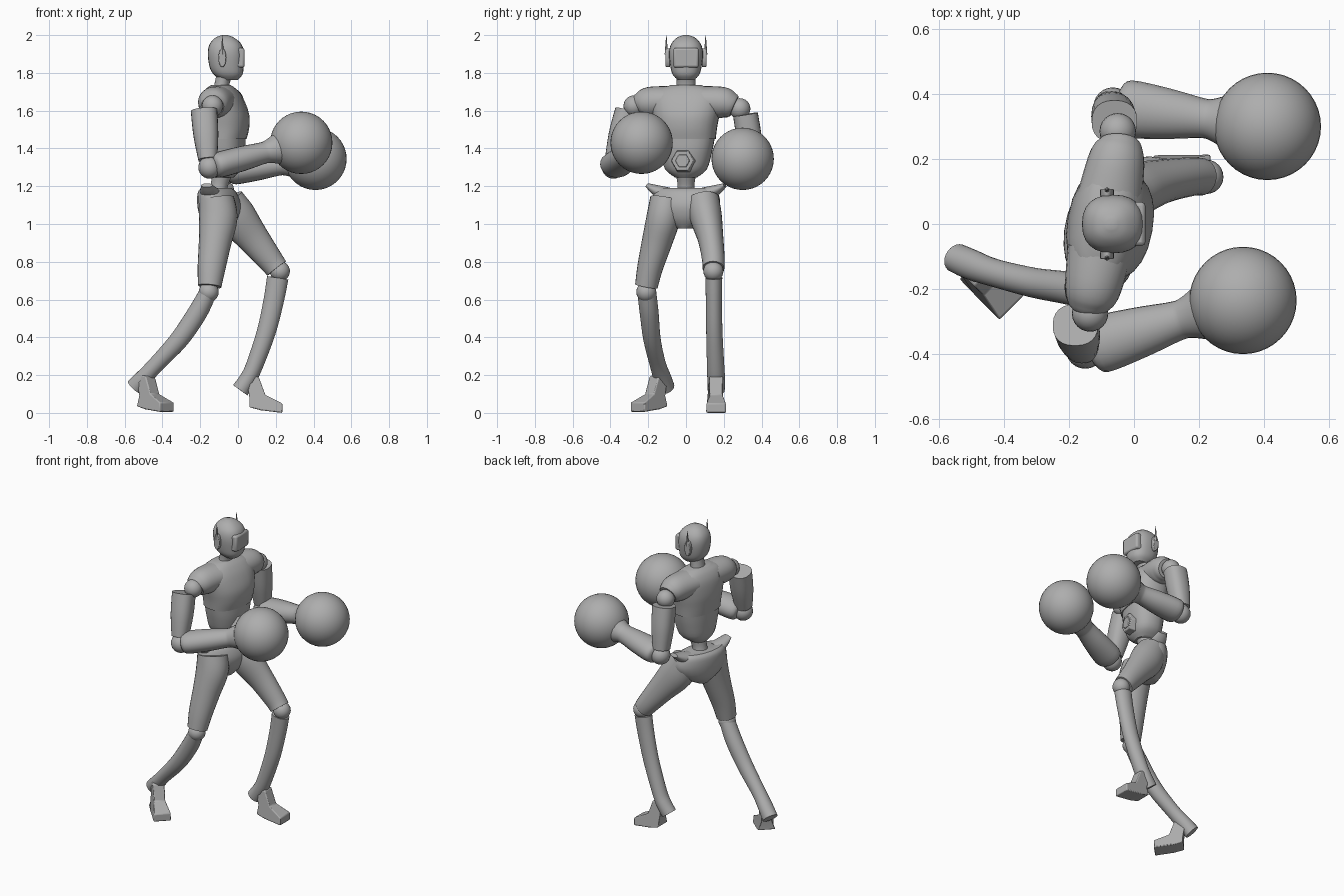
import bpy, bmesh, math
from mathutils import Vector, Matrix

cube = bpy.data.objects.get("Cube")
if cube:
    bpy.data.objects.remove(cube, do_unlink=True)

grey = bpy.data.materials.new("plain grey")
grey.use_nodes = True
GREY = (0.42, 0.42, 0.42, 1)
grey.diffuse_color = GREY
grey.node_tree.nodes["Principled BSDF"].inputs["Base Color"].default_value = GREY


def finish(name, bm, angle=35, bevel=0):
    bmesh.ops.recalc_face_normals(bm, faces=bm.faces)
    mesh = bpy.data.meshes.new(name)
    bm.to_mesh(mesh)
    bm.free()
    mesh.materials.append(grey)
    ob = bpy.data.objects.new(name, mesh)
    bpy.context.collection.objects.link(ob)
    bpy.ops.object.select_all(action='DESELECT')
    ob.select_set(True)
    bpy.context.view_layer.objects.active = ob
    if bevel:
        mod = ob.modifiers.new("soft edges", 'BEVEL')
        mod.width, mod.segments = bevel, 2
    bpy.ops.object.shade_smooth_by_angle(angle=math.radians(angle))
    return ob


def spline(rows, steps=4):
    """Smoothly resample rows of numbers."""
    pts = [Vector(r) for r in rows]
    out = []
    for i in range(len(pts) - 1):
        p1, p2 = pts[i], pts[i + 1]
        p0, p3 = pts[max(i - 1, 0)], pts[min(i + 2, len(pts) - 1)]
        for s in range(steps):
            t = s / steps
            out.append(0.5 * (2 * p1 + (p2 - p0) * t + (2 * p0 - 5 * p1 + 4 * p2 - p3) * t * t
                              + (3 * p1 - p0 - 3 * p2 + p3) * t ** 3))
    return out + [pts[-1]]


def loft(name, rows, ref=(0, 1, 0), power=1.0, sides=24, yaw=0, fixed=False):
    """Skin through (x, y, z, side radius, other radius) sections."""
    rows = spline(rows)
    bm = bmesh.new()
    rings = []
    for i, r in enumerate(rows):
        a, b = rows[max(i - 1, 0)], rows[min(i + 1, len(rows) - 1)]
        tangent = Vector((0, 0, 1)) if fixed else Vector((b - a)[:3]).normalized()
        side = Vector(ref)
        side = (side - tangent * side.dot(tangent)).normalized()
        if yaw:
            side.rotate(Matrix.Rotation(math.radians(yaw), 3, 'Z'))
        other = tangent.cross(side)
        ring = []
        for k in range(sides):
            w = math.tau * k / sides
            c, s = math.cos(w), math.sin(w)
            c = math.copysign(abs(c) ** power, c)
            s = math.copysign(abs(s) ** power, s)
            ring.append(bm.verts.new(Vector(r[:3]) + side * c * r[3] + other * s * r[4]))
        rings.append(ring)
    for a, b in zip(rings, rings[1:]):
        for k in range(sides):
            j = (k + 1) % sides
            bm.faces.new((a[k], a[j], b[j], b[k]))
    bm.faces.new(rings[0])
    bm.faces.new(rings[-1])
    return finish(name, bm)


def ball(name, at, radius, seg=24):
    bm = bmesh.new()
    bmesh.ops.create_uvsphere(bm, u_segments=seg, v_segments=seg // 2, radius=radius,
                              matrix=Matrix.Translation(at))
    return finish(name, bm)


def prism(name, sides, radius, depth, matrix, top=1.0, bevel=0):
    bm = bmesh.new()
    bmesh.ops.create_cone(bm, cap_ends=True, segments=sides, radius1=radius,
                          radius2=radius * top, depth=depth, matrix=matrix)
    return finish(name, bm, 30, bevel)


def foot(name, heel, heading, profile):
    """Side profile swept across the foot, narrower at the ankle."""
    bm = bmesh.new()
    turn = Matrix.Rotation(math.radians(heading), 3, 'Z')
    rows = []
    for s in (-1, 1):
        rows.append([bm.verts.new(Vector(heel) + turn @ Vector(
            (f, s * (0.053 if z < 0.07 else 0.036), z))) for f, z in profile])
    n = len(profile)
    for k in range(n):
        bm.faces.new((rows[0][k], rows[0][(k + 1) % n], rows[1][(k + 1) % n], rows[1][k]))
    for r in rows:
        bm.faces.new(r)
    return finish(name, bm, 30, 0.006)


# Head, visor and ear pieces
loft("head", [(-.045, 0, 1.763, .045, .045), (-.052, 0, 1.79, .07, .075), (-.06, 0, 1.83, .082, .09),
              (-.064, 0, 1.90, .09, .096), (-.066, 0, 1.95, .08, .085), (-.07, 0, 1.985, .05, .052),
              (-.07, 0, 2.0, .015, .015)], power=.85, fixed=True)
bm = bmesh.new()
bmesh.ops.create_cube(bm, size=1, matrix=Matrix.Translation((.004, 0, 1.88))
                      @ Matrix.Diagonal((.062, .135, .105, 1)))
finish("visor", bm, 30, .012)
for label, s in (("left", 1), ("right", -1)):
    tilt = Matrix.Translation((-.083, s * .096, 1.88)) @ Matrix.Rotation(math.pi / 2, 4, 'X')
    prism(label + "_ear_cover", 16, .05, .024, tilt @ Matrix.Diagonal((.42, 1, 1, 1)), 1, .004)
    prism(label + "_antenna", 6, .009, .1, Matrix.Translation((-.083, s * .104, 1.948)), .15)
loft("neck", [(-.088, 0, 1.69, .058, .048), (-.085, 0, 1.74, .05, .039), (-.07, 0, 1.80, .053, .042)])

# Torso
YAW = -10
loft("chest", [(-.075, 0, 1.45, .158, .117), (-.072, 0, 1.51, .165, .128), (-.075, 0, 1.58, .178, .13),
               (-.085, 0, 1.66, .19, .11), (-.09, 0, 1.71, .16, .08), (-.09, 0, 1.735, .08, .05)],
     power=.85, yaw=YAW, fixed=True)
loft("abdomen", [(-.085, 0, 1.245, .055, .06), (-.08, 0, 1.29, .11, .092), (-.075, 0, 1.38, .138, .108),
                 (-.075, 0, 1.452, .152, .112)], power=.85, yaw=YAW, fixed=True)
loft("spine", [(-.11, 0, 1.13, .06, .055), (-.1, 0, 1.2, .045, .045), (-.085, 0, 1.27, .055, .055)])
facing = Matrix.Rotation(math.radians(YAW), 4, 'Z') @ Matrix.Rotation(math.pi / 2, 4, 'Y')
for name, r, x in (("buckle_rim", .07, .018), ("buckle_centre", .045, .025)):
    prism(name, 6, r, .05, Matrix.Translation((x, -.015, 1.335)) @ facing, .85, .004)

# Shoulder caps
for label, s in (("left", 1), ("right", -1)):
    loft(label + "_shoulder_cap", [(-.09 + s * .015, s * .08, 1.65, .08, .1),
                                   (-.09 + s * .035, s * .19, 1.643, .083, .088),
                                   (-.09 + s * .043, s * .235, 1.63, .07, .075),
                                   (-.09 + s * .045, s * .255, 1.622, .058, .06)], ref=(0, 0, 1))

# Pelvis with hip points
loft("pelvis", [(-.1, 0, .975, .045, .06), (-.1, 0, 1.03, .14, .095), (-.1, 0, 1.1, .185, .108),
                (-.11, 0, 1.165, .175, .095), (-.115, 0, 1.19, .15, .07)], yaw=-16, fixed=True)
for label, s in (("left", 1), ("right", -1)):
    loft(label + "_hip_point", [(-.11 + s * .03, s * .1, 1.155, .04, .06),
                                (-.11 + s * .045, s * .16, 1.18, .028, .045),
                                (-.11 + s * .055, s * .205, 1.205, .012, .03)], ref=(0, 0, 1))

# Legs: thigh, knee, shin
loft("right_thigh", [(-.115, -.1, 1.13, .09, .095), (-.105, -.12, 1.03, .09, .102),
                     (-.122, -.155, .9, .08, .086), (-.14, -.19, .77, .068, .074),
                     (-.15, -.21, .67, .06, .062)])
ball("right_knee", (-.155, -.21, .64), .053)
loft("right_shin", [(-.16, -.207, .635, .05, .046), (-.215, -.195, .53, .05, .052),
                    (-.31, -.18, .39, .046, .05), (-.43, -.15, .26, .043, .043),
                    (-.5, -.125, .185, .047, .045), (-.545, -.105, .135, .045, .05)])
loft("left_thigh", [(-.06, .09, 1.13, .085, .09), (-.01, .105, 1.04, .085, .105),
                    (.08, .13, .925, .068, .085), (.17, .145, .81, .06, .068),
                    (.205, .145, .765, .058, .062)])
ball("left_knee", (.222, .145, .75), .053)
loft("left_shin", [(.21, .147, .715, .045, .057), (.19, .148, .6, .043, .054),
                   (.15, .15, .43, .043, .05), (.085, .157, .245, .046, .045),
                   (.05, .16, .175, .047, .045), (.012, .16, .12, .045, .047)])
SOLE = [(0, .085), (0, .03), (.06, .014), (.175, 0), (.175, .05), (.085, .095), (.05, .19), (-.02, .2)]
foot("right_foot", (-.5, -.133, .005), -45, SOLE)
foot("left_foot", (.06, .16, 0), 0, SOLE)

# Arms: shoulder joint, upper arm, elbow, forearm, glove
arms = {
    "right": ((-.135, -.275, 1.625), (-.18, -.31, 1.6), (-.16, -.378, 1.34), (-.15, -.385, 1.3),
              (.335, -.235, 1.43)),
    "left": ((-.05, .285, 1.61), (-.06, .315, 1.58), (-.07, .358, 1.31), (-.065, .36, 1.27),
             (.41, .3, 1.345)),
}
for label, (joint, top, low, elbow, fist) in arms.items():
    joint, top, low, elbow, fist = map(Vector, (joint, top, low, elbow, fist))
    ball(label + "_shoulder_joint", joint, .056)
    loft(label + "_upper_arm", [(*top, .066, .07), (*top.lerp(low, .5), .066, .066), (*low, .052, .05)],
         power=.85)
    ball(label + "_elbow", elbow, .06)
    # Forearm narrows to the wrist, then flares into the glove cuff
    rows = [(.04, .062, .055), (.1, .088, .068), (.35, .078, .066), (.57, .062, .058),
            (.64, .064, .062), (.74, .085, .082)]
    loft(label + "_forearm", [(*elbow.lerp(fist, t), a, b) for t, a, b in rows])
    ball(label + "_glove", fist, .165, 40)
